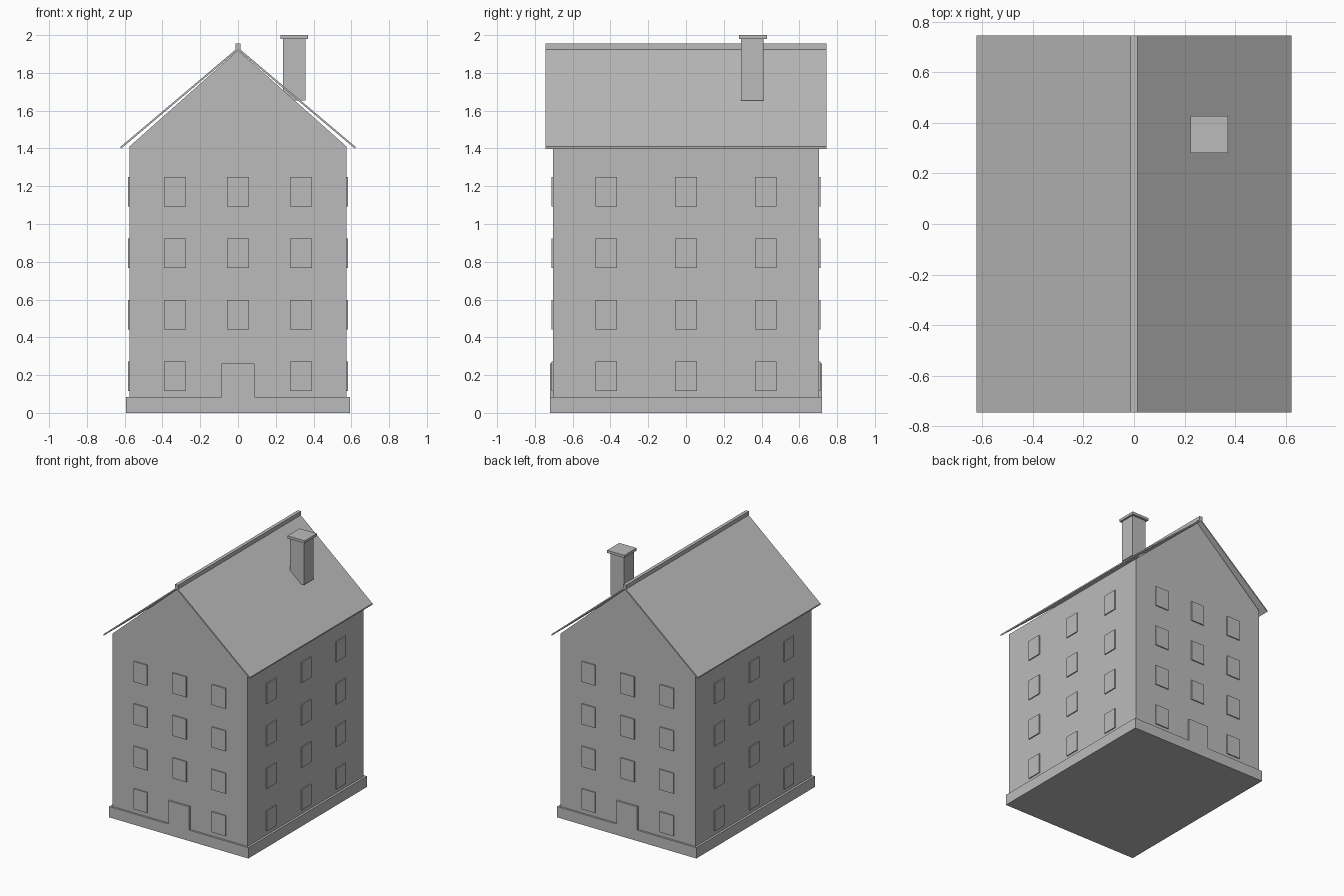
import bpy

if "Cube" in bpy.data.objects:
    bpy.data.objects.remove(bpy.data.objects["Cube"])

# One plain colour for the whole house
plaster = bpy.data.materials.new("grey plaster")
plaster.diffuse_color = (0.5, 0.5, 0.5, 1)
plaster.use_nodes = True
plaster.node_tree.nodes["Principled BSDF"].inputs["Base Color"].default_value = plaster.diffuse_color


def add_mesh(name, verts, faces):
    mesh = bpy.data.meshes.new(name)
    mesh.from_pydata(verts, [], faces)
    mesh.materials.append(plaster)
    obj = bpy.data.objects.new(name, mesh)
    bpy.context.collection.objects.link(obj)
    return obj


def prism(name, profile, y0, y1):
    """Extrude a counter-clockwise (x, z) profile along y."""
    n = len(profile)
    verts = [(x, y, z) for y in (y0, y1) for x, z in profile]
    faces = [tuple(range(n)), tuple(reversed(range(n, 2 * n)))]
    faces += [(i, i + n, (i + 1) % n + n, (i + 1) % n) for i in range(n)]
    return add_mesh(name, verts, faces)


def box(name, x0, x1, y0, y1, z0, z1):
    return prism(name, [(x0, z0), (x1, z0), (x1, z1), (x0, z1)], y0, y1)


WX, WY = 0.575, 0.705          # half size of the walls
BX, BY = 0.592, 0.72           # half size of the plinth
RY = 0.745                     # half length of the roof

# Plinth and gabled walls
box("plinth", -BX, BX, -BY, BY, 0, 0.083)
prism("walls", [(-WX, 0.083), (WX, 0.083), (WX, 1.41), (0, 1.92), (-WX, 1.41)], -WY, WY)

# Thin roof with two slopes, and the ridge beam on top
prism("roof", [(0.62, 1.398), (0.622, 1.409), (0, 1.934),
               (-0.622, 1.409), (-0.62, 1.398), (0, 1.921)], -RY, RY)
box("ridge_beam", -0.013, 0.013, -RY, RY, 1.925, 1.955)

# Chimney with cap
box("chimney", 0.238, 0.357, 0.292, 0.41, 1.653, 1.982)
box("chimney_cap", 0.224, 0.371, 0.28, 0.428, 1.98, 2.0)

# Doors flush with the plinth, in the middle of both gable ends
for s, end in ((-1, "front"), (1, "back")):
    y0, y1 = sorted((s * (WY - 0.005), s * BY))
    box(end + "_door", -0.088, 0.088, y0, y1, 0.083, 0.262)

# Four floors of three window plates on each wall
for floor in range(4):
    z0 = 0.115 + 0.326 * floor
    z1 = z0 + 0.157
    for s in (-1, 1):
        for col in (-1, 0, 1):
            x0, x1 = sorted((s * (WX - 0.001), s * (WX + 0.008)))
            yc = 0.422 * col
            box("side_window", x0, x1, yc - 0.058, yc + 0.058, z0, z1)
            if floor == 0 and col == 0:
                continue           # the door is here
            y0, y1 = sorted((s * (WY - 0.001), s * (WY + 0.008)))
            xc = 0.333 * col
            box("gable_window", xc - 0.058, xc + 0.058, y0, y1, z0, z1)
